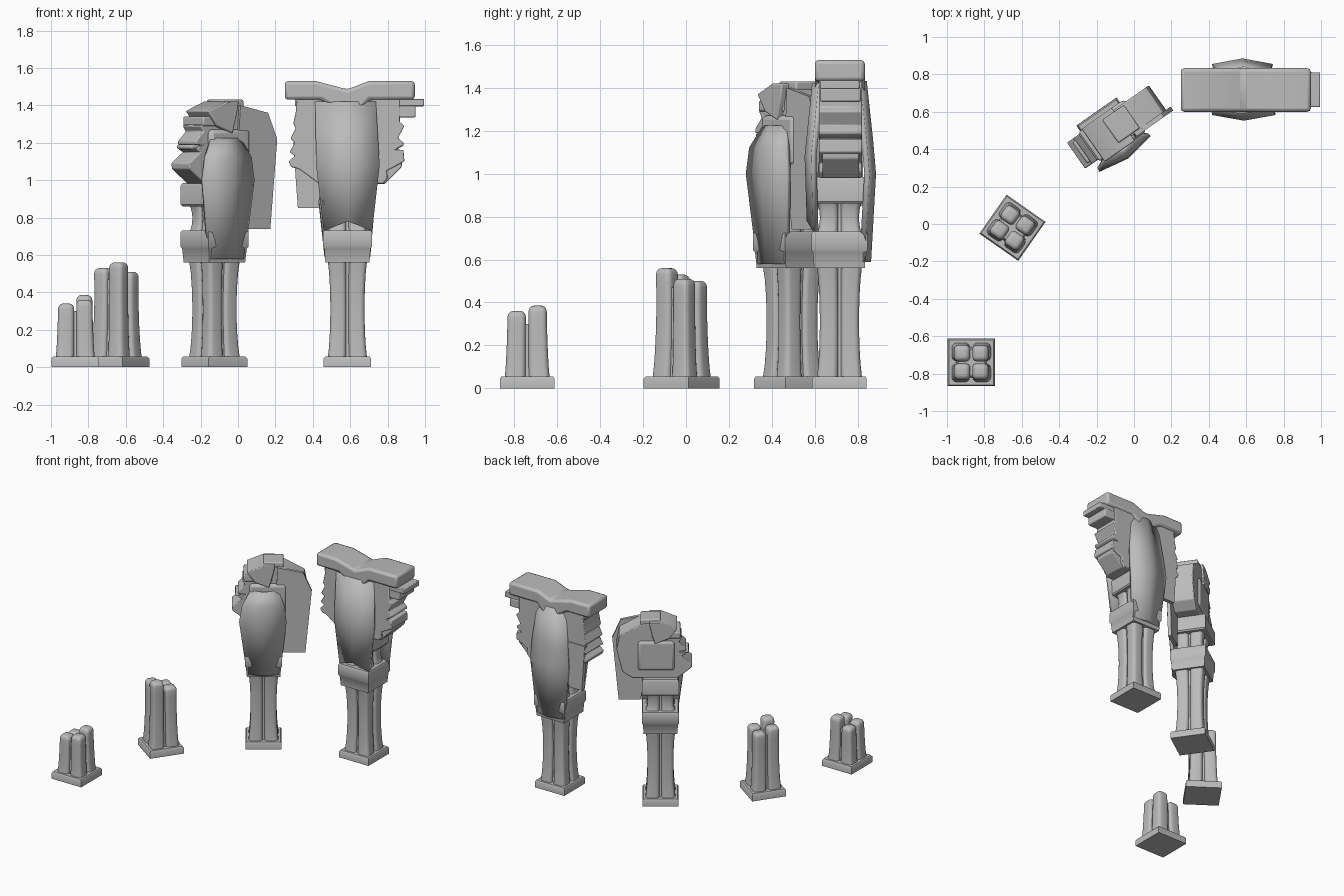
import bpy, bmesh, math

cube = bpy.data.objects.get("Cube")
if cube:
    bpy.data.objects.remove(cube, do_unlink=True)

stone = bpy.data.materials.new("grey stone")
stone.use_nodes = True
GREY = (0.5, 0.5, 0.5, 1)
stone.diffuse_color = GREY
stone.node_tree.nodes["Principled BSDF"].inputs["Base Color"].default_value = GREY

# Each pillar has its own local frame: centre and turn
place = {"at": (0, 0), "turn": 0}


def finish(name, bm, bevel=0, thick=0):
    bmesh.ops.recalc_face_normals(bm, faces=bm.faces)
    mesh = bpy.data.meshes.new(name)
    bm.to_mesh(mesh)
    bm.free()
    obj = bpy.data.objects.new(name, mesh)
    bpy.context.collection.objects.link(obj)
    mesh.materials.append(stone)
    obj.location = (*place["at"], 0)
    obj.rotation_euler.z = math.radians(place["turn"])
    if thick:
        mod = obj.modifiers.new("thickness", "SOLIDIFY")
        mod.thickness = thick
        mod.offset = 0
    if bevel:
        mod = obj.modifiers.new("worn edges", "BEVEL")
        mod.width = bevel
        mod.segments = 2
        mod.limit_method = "ANGLE"
    bpy.ops.object.select_all(action="DESELECT")
    obj.select_set(True)
    bpy.context.view_layer.objects.active = obj
    bpy.ops.object.shade_smooth_by_angle(angle=math.radians(35))
    return obj


def loft(name, rings, bevel=0):
    """Skin closed rings of points, with capped ends."""
    bm = bmesh.new()
    loops = [[bm.verts.new(p) for p in ring] for ring in rings]
    n = len(loops[0])
    for a, b in zip(loops, loops[1:]):
        for i in range(n):
            bm.faces.new((a[i], a[(i + 1) % n], b[(i + 1) % n], b[i]))
    bm.faces.new(loops[0])
    bm.faces.new(loops[-1])
    return finish(name, bm, bevel)


def square(half, z):
    return [(half * i, half * j, z) for i, j in ((-1, -1), (1, -1), (1, 1), (-1, 1))]


def prism(name, outline, v0, v1, bevel=0.006):
    """Extrude an upright (u, z) outline from depth v0 to v1."""
    return loft(name, [[(u, v, z) for u, z in outline] for v in (v0, v1)], bevel)


def box(name, u0, u1, v0, v1, z0, z1, bevel=0.008):
    return prism(name, [(u0, z0), (u1, z0), (u1, z1), (u0, z1)], v0, v1, bevel)


def panel(name, levels, side, notch=0):
    """Creased hanging plate; levels are (z, u0, u1, depth)."""
    bm = bmesh.new()
    rows = []
    for k, (z, u0, u1, v) in enumerate(levels):
        lift = notch if k == 0 else 0
        pts = ((u0, v - 0.03, z), ((u0 + u1) / 2, v, z + lift), (u1, v - 0.03, z))
        rows.append([bm.verts.new((u, side * d, h)) for u, d, h in pts])
    for a, b in zip(rows, rows[1:]):
        for i in range(2):
            bm.faces.new((a[i], a[i + 1], b[i + 1], b[i]))
    return finish(name, bm, 0, 0.025)


def rounded(cx, cy, half, radius, z, scale):
    pts = []
    for q in range(4):
        a0 = q * math.pi / 2
        sx = 1 if q in (0, 3) else -1
        sy = 1 if q < 2 else -1
        for k in range(5):
            a = a0 + k * math.pi / 8
            x = cx + sx * (half - radius) + radius * math.cos(a)
            y = cy + sy * (half - radius) + radius * math.sin(a)
            pts.append((x * scale, y * scale, z))
    return pts


def cluster(name, z0, tops, z_full, broken=False):
    """Four waisted posts round a recessed core."""
    spots = ((-1, -1), (1, -1), (1, 1), (-1, 1))

    def waist(z):
        t = (z - z0) / (z_full - z0)
        return 1 - 0.13 * math.sin(math.pi * min(max(t, 0), 1)) ** 0.7

    for (i, j), top in zip(spots, tops):
        end = top - (0.03 if broken else 0)
        rings = []
        for k in range(9):
            z = z0 + (end - z0) * k / 8
            rings.append(rounded(0.056 * i, 0.056 * j, 0.049, 0.026, z, waist(z)))
        if broken:
            for k in range(1, 5):
                a = k * math.pi / 8
                half = 0.049 - 0.028 * (1 - math.cos(a))
                z = end + 0.03 * math.sin(a)
                rings.append(rounded(0.056 * i, 0.056 * j, half, half * 0.55, z, waist(z)))
        loft(name + "_post", rings)
    core = min(tops) - (0.03 if broken else 0)
    levels = [z0 + (core - z0) * k / 6 for k in range(7)]
    loft(name + "_core", [square(0.082 * waist(z), z) for z in levels])


def plinth():
    loft("plinth", [square(0.127, 0), square(0.127, 0.045), square(0.12, 0.056)])


def tall_pillar():
    plinth()
    cluster("shaft", 0.05, [0.57] * 4, 0.57)
    loft("lower_capital", [square(0.118, 0.56), square(0.124, 0.635), square(0.131, 0.645),
                           square(0.131, 0.72), square(0.125, 0.73)])
    cluster("neck", 0.72, [0.87] * 4, 0.87)
    loft("upper_capital", [square(0.122, 0.86), square(0.13, 0.87),
                           square(0.13, 0.97), square(0.122, 0.985)])


# Short broken pillars
for at, turn, tops in (((-0.87, -0.74), 0, (0.34, 0.36, 0.385, 0.33)),
                       ((-0.65, -0.02), -35, (0.53, 0.56, 0.51, 0.5))):
    place.update(at=at, turn=turn)
    plinth()
    cluster("broken_shaft", 0.05, tops, 0.75, broken=True)

# Angled pillar with one carved face
place.update(at=(-0.126, 0.494), turn=35)
tall_pillar()
prism("carved_head", [
    (-0.03, 1.40), (-0.09, 1.38), (-0.10, 1.32), (-0.15, 1.29), (-0.13, 1.26), (-0.18, 1.21),
    (-0.18, 1.19), (-0.14, 1.185), (-0.18, 1.165), (-0.15, 1.15), (-0.225, 1.09),
    (-0.22, 1.06), (-0.12, 0.98), (0.2, 0.98), (0.27, 1.03), (0.31, 1.2), (0.29, 1.31),
    (0.15, 1.39), (0.1, 1.40)], -0.085, 0.085)
box("brow", -0.14, 0.06, -0.095, 0.095, 1.29, 1.34)
box("lip", -0.2, -0.1, -0.07, 0.07, 1.165, 1.19, 0.01)
box("crown", 0.0, 0.14, -0.075, 0.075, 1.37, 1.43)
box("cheek", -0.1, 0.16, -0.11, 0.1, 1.04, 1.27, 0.02)
prism("headband", [(-0.12, 1.37), (-0.06, 1.29), (0.04, 1.25), (0.07, 1.36), (0.08, 1.42),
                   (0.0, 1.42)], -0.115, 0.1)
prism("hair_plate", [(0.14, 0.74), (0.295, 0.74), (0.34, 1.22), (0.28, 1.36),
                     (0.1, 1.40), (0.08, 1.1)], -0.1, -0.075, 0)
panel("long_front_panel", [(0.58, -0.115, 0.115, 0.135), (1.0, -0.17, 0.16, 0.16),
                           (1.12, -0.15, 0.145, 0.155), (1.22, -0.09, 0.1, 0.12)], -1)

# Straight pillar with a face at each end and a heavy lintel
place.update(at=(0.585, 0.715), turn=0)
tall_pillar()
prism("double_head", [
    (-0.27, 1.44), (-0.275, 1.37), (-0.29, 1.30), (-0.275, 1.28), (-0.305, 1.22), (-0.28, 1.2),
    (-0.31, 1.15), (-0.28, 1.13), (-0.315, 1.10), (-0.3, 1.07), (-0.26, 1.06), (-0.15, 0.98),
    (0.19, 0.98), (0.215, 1.01), (0.21, 1.05), (0.305, 1.10), (0.3, 1.16), (0.265, 1.165),
    (0.3, 1.185), (0.3, 1.2), (0.27, 1.225), (0.305, 1.29), (0.28, 1.31), (0.28, 1.44)],
    -0.095, 0.105)
prism("chin_block", [(0.1, 0.98), (0.2, 0.98), (0.29, 1.07), (0.3, 1.16), (0.1, 1.16)], -0.08, 0.09)
box("brow_step", 0.2, 0.365, -0.09, 0.1, 1.335, 1.40)
box("cornice", -0.28, 0.41, -0.09, 0.095, 1.395, 1.435, 0.005)
prism("lintel", [
    (-0.335, 1.43), (-0.335, 1.53), (-0.17, 1.53), (0, 1.485), (0.115, 1.53), (0.36, 1.53),
    (0.36, 1.43), (0.12, 1.43), (0.075, 1.38), (0.0, 1.28), (-0.06, 1.38), (-0.14, 1.43)],
    -0.115, 0.118, 0.018)
prism("hair_plate", [(-0.265, 0.85), (-0.155, 0.85), (-0.12, 1.2), (-0.29, 1.2)], 0.08, 0.11, 0)
panel("short_front_panel", [(0.73, -0.125, 0.13, 0.14), (1.08, -0.165, 0.17, 0.15),
                            (1.42, -0.17, 0.15, 0.115)], -1, 0.05)
panel("long_back_panel", [(0.59, -0.12, 0.12, 0.135), (1.0, -0.165, 0.155, 0.158),
                          (1.15, -0.15, 0.15, 0.145), (1.43, -0.12, 0.12, 0.115)], 1)
